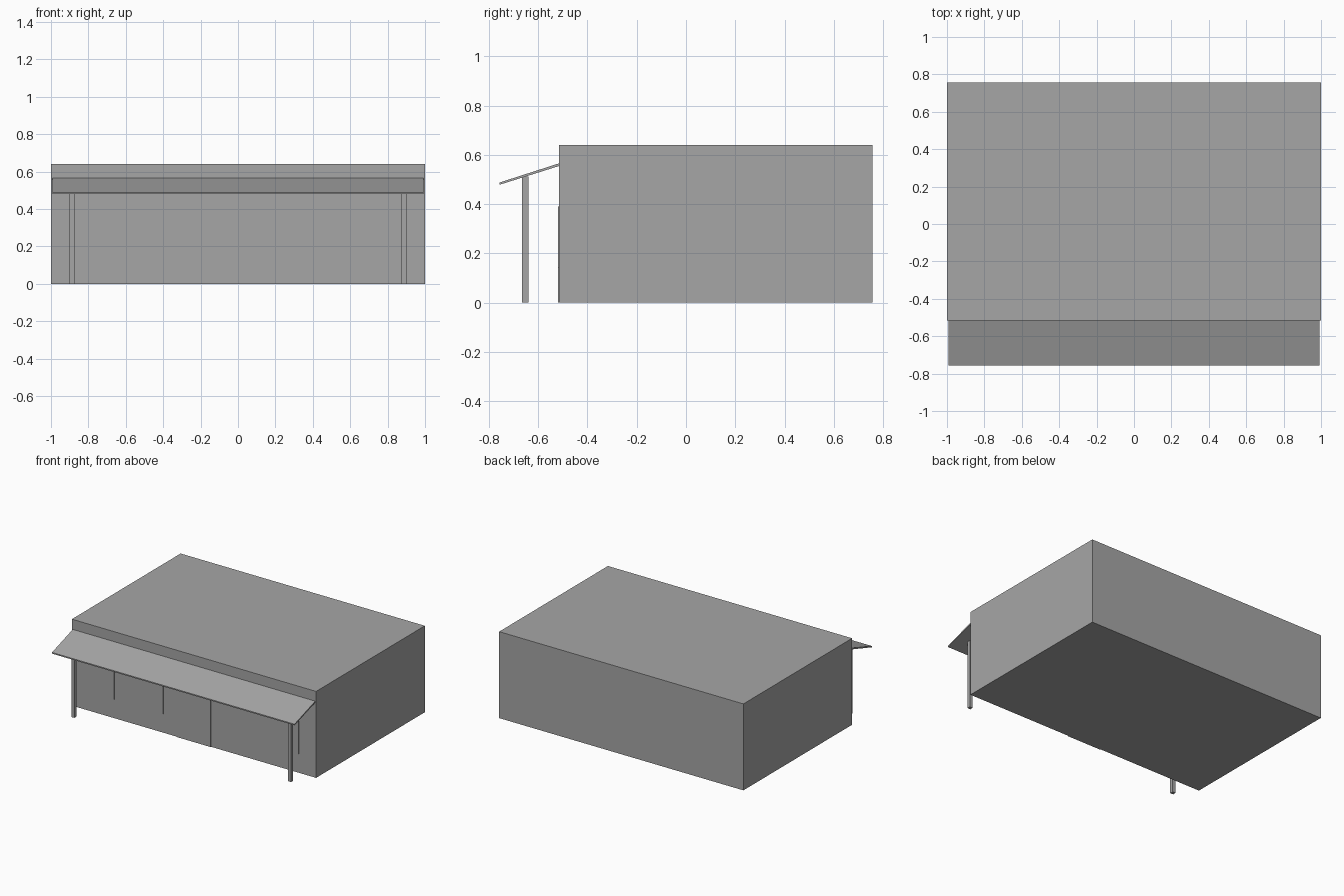
import bpy
import bmesh
from mathutils import Vector

default = bpy.data.objects.get("Cube")
if default:
    bpy.data.objects.remove(default, do_unlink=True)

# Single plain grey for the whole building
GREY = (0.38, 0.38, 0.38, 1.0)
grey = bpy.data.materials.new("plain grey")
grey.use_nodes = True
grey.diffuse_color = GREY
grey.node_tree.nodes["Principled BSDF"].inputs["Base Color"].default_value = GREY


def finish(name, bm):
    bmesh.ops.recalc_face_normals(bm, faces=bm.faces)
    mesh = bpy.data.meshes.new(name)
    bm.to_mesh(mesh)
    bm.free()
    mesh.materials.append(grey)
    obj = bpy.data.objects.new(name, mesh)
    bpy.context.scene.collection.objects.link(obj)
    return obj


def box(name, x, y, z):
    """Box spanning the given (low, high) ranges."""
    bm = bmesh.new()
    bmesh.ops.create_cube(bm, size=1.0)
    for v in bm.verts:
        v.co = [r[0] if c < 0 else r[1] for c, r in zip(v.co, (x, y, z))]
    return finish(name, bm)


def extrude_side_profile(name, points, half_width):
    """Sweep a (y, z) outline across x."""
    bm = bmesh.new()
    face = bm.faces.new([bm.verts.new((-half_width, y, z)) for y, z in points])
    swept = bmesh.ops.extrude_face_region(bm, geom=[face])["geom"]
    verts = [g for g in swept if isinstance(g, bmesh.types.BMVert)]
    bmesh.ops.translate(bm, verts=verts, vec=Vector((2 * half_width, 0, 0)))
    return finish(name, bm)


WALL = -0.515
PANEL = (WALL - 0.005, WALL + 0.002)

# Main block
box("building_body", (-1, 1), (WALL, 0.757), (0, 0.64))

# Sloping awning over the front
extrude_side_profile("awning", [(-0.757, 0.479), (WALL, 0.555),
                                (WALL, 0.566), (-0.757, 0.488)], 0.993)

# Door and windows, slightly proud of the front wall
box("door", (-0.14, 0.14), PANEL, (0, 0.39))
for side, label in ((1, "left"), (-1, "right")):
    for place, inner, outer in (("inner", 0.25, 0.465), ("outer", 0.65, 0.86)):
        box(f"{label}_{place}_window", sorted((side * inner, side * outer)),
            PANEL, (0.14, 0.39))
    # Awning posts
    box(f"{label}_post", sorted((side * 0.875, side * 0.9)),
        (-0.665, -0.64), (0, 0.512))
